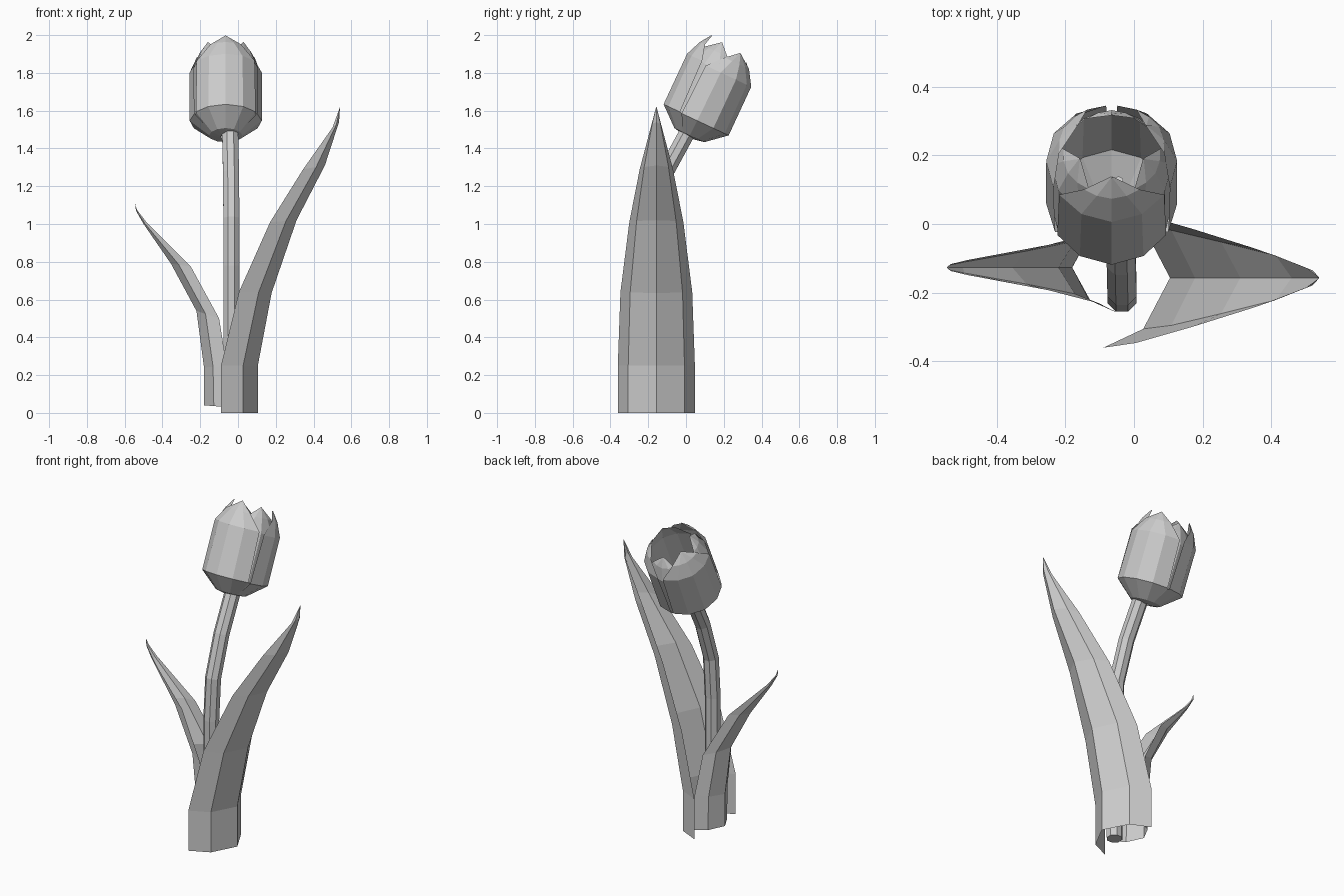
import bpy
from math import sin, cos, radians
from mathutils import Vector, Matrix

if "Cube" in bpy.data.objects:
    bpy.data.objects.remove(bpy.data.objects["Cube"])


def sheet(name, rows, closed=False, caps=False):
    """Flat-shaded mesh skinned through rows of equal point count."""
    n = len(rows[0])
    verts = [p for row in rows for p in row]
    faces = []
    for i in range(len(rows) - 1):
        for j in range(n if closed else n - 1):
            k = (j + 1) % n
            faces.append((i * n + j, i * n + k, (i + 1) * n + k, (i + 1) * n + j))
    if caps:
        faces.append(tuple(range(n))[::-1])
        faces.append(tuple((len(rows) - 1) * n + j for j in range(n)))
    me = bpy.data.meshes.new(name)
    me.from_pydata([tuple(v) for v in verts], [], faces)
    me.validate()
    ob = bpy.data.objects.new(name, me)
    bpy.context.collection.objects.link(ob)
    return ob


def tube(name, path, radius, sides):
    pts = [Vector(p) for p in path]
    rows = []
    for i, p in enumerate(pts):
        t = (pts[min(i + 1, len(pts) - 1)] - pts[max(i - 1, 0)]).normalized()
        u = Vector((1, 0, 0))
        u = (u - t * u.dot(t)).normalized()
        v = t.cross(u)
        rows.append([p + radius * (u * cos(a) + v * sin(a))
                     for a in (radians(360 * (j + 0.5) / sides) for j in range(sides))])
    return sheet(name, rows, closed=True, caps=True)


def leaf(name, y, rows):
    """Cupped leaf; each row: midrib x, midrib z, edge x, edge z, half width."""
    grid = []
    for mx, mz, ex, ez, w in rows:
        row = []
        for s in (-1, -0.73, 0, 0.73, 1):
            f = {0: 0.0, 0.73: 0.4, 1: 1.0}[abs(s)]
            row.append((mx + (ex - mx) * f, y + s * w, mz + (ez - mz) * f))
        grid.append(row)
    return sheet(name, grid)


# stem, bending backwards under the flower
tube("stem", [(-0.035, -0.213, 0.02), (-0.035, -0.213, 0.4), (-0.035, -0.213, 0.78),
              (-0.035, -0.195, 1.03), (-0.037, -0.11, 1.27), (-0.042, 0.01, 1.49)], 0.046, 8)

# leaves wrapped around the stem
leaf("large_leaf", -0.157, [
    (0.105, 0.0, -0.09, 0.0, 0.204), (0.105, 0.25, -0.09, 0.25, 0.204),
    (0.178, 0.635, 0.005, 0.64, 0.19), (0.31, 1.02, 0.17, 1.01, 0.143),
    (0.46, 1.31, 0.345, 1.29, 0.088), (0.535, 1.54, 0.50, 1.51, 0.03),
    (0.54, 1.62, 0.54, 1.62, 0.001)])
leaf("small_leaf", -0.127, [
    (-0.18, 0.04, -0.05, 0.03, 0.13), (-0.18, 0.24, -0.06, 0.25, 0.127),
    (-0.22, 0.54, -0.10, 0.50, 0.105), (-0.355, 0.79, -0.25, 0.775, 0.066),
    (-0.50, 1.0, -0.485, 1.01, 0.022), (-0.54, 1.07, -0.535, 1.075, 0.01),
    (-0.545, 1.11, -0.545, 1.11, 0.001)])

# flower: three outer and three inner petals around a tilted axis
tilt = Matrix.Translation((-0.065, 0.02, 1.47)) @ Matrix.Rotation(radians(-25), 4, 'X')
PROFILE = [(-0.012, 0.03, 60), (0.0, 0.09, 60), (0.09, 0.195, 58),
           (0.385, 0.195, 55), (0.47, 0.16, 32), (0.528, 0.12, 0.5)]


def petal(name, angle, scale, height):
    rows = []
    for h, r, half in PROFILE:
        row = []
        for s in (-1, -0.5, 0, 0.5, 1):
            a = radians(angle + s * half)
            rr = r * scale * (1 - 0.04 * abs(s))
            row.append(tilt @ Vector((rr * cos(a), rr * sin(a), h * height)))
        rows.append(row)
    return sheet(name, rows)


for i, a in enumerate((-90, 30, 150)):
    petal(f"outer_petal_{i}", a, 1.0, 1.0 if i == 0 else 0.96)
for i, a in enumerate((90, 210, 330)):
    petal(f"inner_petal_{i}", a, 0.92, 0.9 if i == 0 else 0.98)

# pistil inside the flower
tube("pistil", [tilt @ Vector((0.02, 0, z)) for z in (0.0, 0.12, 0.25)], 0.015, 6)
